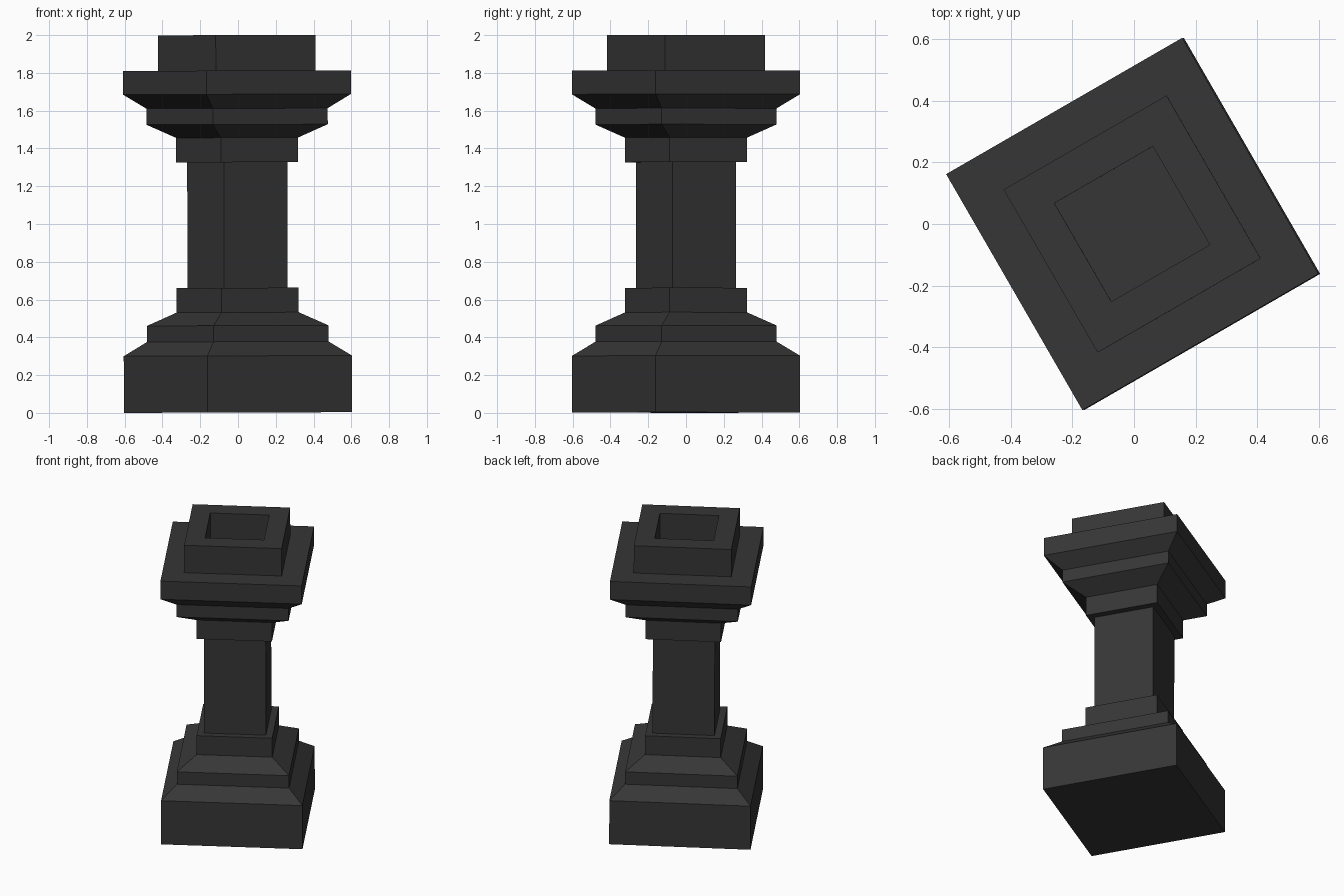
import bpy, bmesh
from math import radians, sin, cos
from mathutils import Matrix

cube = bpy.data.objects.get("Cube")
if cube:
    bpy.data.objects.remove(cube, do_unlink=True)

stone = bpy.data.materials.new("dark_stone")
stone.use_nodes = True
COLOUR = (0.037, 0.037, 0.037, 1)
stone.diffuse_color = COLOUR
stone.node_tree.nodes["Principled BSDF"].inputs["Base Color"].default_value = COLOUR

# The whole pillar is turned about its axis and leans very slightly
LEAN = Matrix.Translation((0, 0, 0.002)) @ Matrix.Rotation(radians(-0.18), 4, 'Y')
CORNER = radians(75)


def square_turning(name, profile, cap_bottom=False, cap_top=False):
    """Sweep a (reach, height) profile around a square plan."""
    bm = bmesh.new()
    rings = []
    for reach, z in profile:
        radius = reach / cos(radians(15))
        angles = [CORNER + radians(90) * i for i in range(4)]
        rings.append([bm.verts.new((radius * cos(a), radius * sin(a), z)) for a in angles])
    for low, high in zip(rings, rings[1:]):
        for i in range(4):
            j = (i + 1) % 4
            bm.faces.new((low[i], low[j], high[j], high[i]))
    if cap_bottom:
        bm.faces.new(rings[0][::-1])
    if cap_top:
        bm.faces.new(rings[-1])
    bm.transform(LEAN)
    mesh = bpy.data.meshes.new(name)
    bm.to_mesh(mesh)
    bm.free()
    mesh.materials.append(stone)
    obj = bpy.data.objects.new(name, mesh)
    bpy.context.collection.objects.link(obj)
    return obj


# Stepped base with sloped shoulders
square_turning("base", [(0.604, 0), (0.604, 0.3), (0.48, 0.375), (0.48, 0.46),
                        (0.323, 0.53), (0.323, 0.66)], True, True)

# Plain shaft
square_turning("shaft", [(0.265, 0.66), (0.265, 1.325)])

# Capital mirrors the base, with a thinner slab
square_turning("capital", [(0.323, 1.325), (0.323, 1.455), (0.48, 1.525), (0.48, 1.61),
                           (0.604, 1.685), (0.604, 1.81)], True, True)

# Raised collar around a square recess, floored by the capital slab
square_turning("top_collar", [(0.417, 1.81), (0.417, 1.998), (0.252, 1.998), (0.252, 1.81)])
